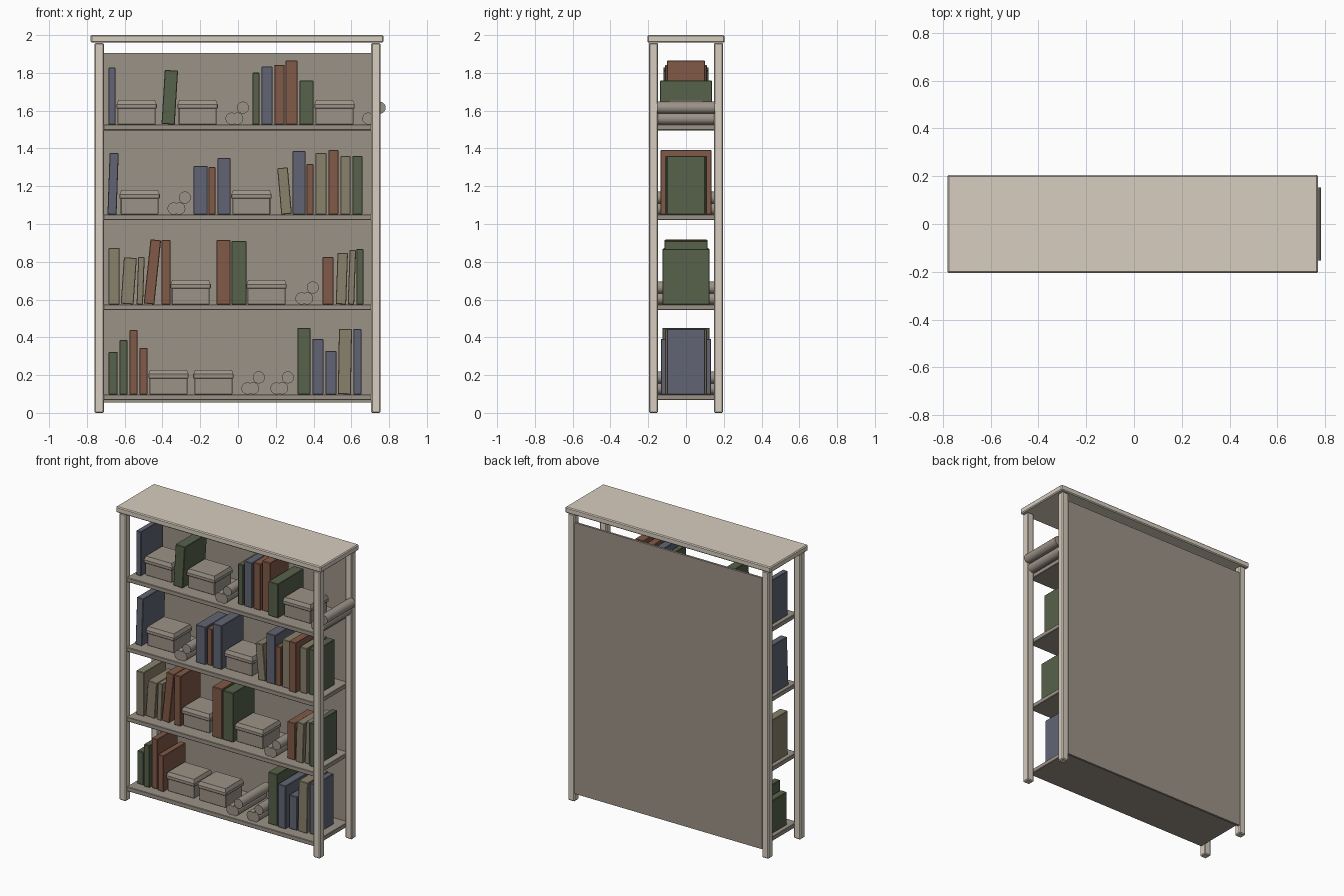
import bpy, bmesh
from math import radians, sin, pi
from mathutils import Matrix, Vector

if "Cube" in bpy.data.objects:
    bpy.data.objects.remove(bpy.data.objects["Cube"])


def material(name, rgb):
    m = bpy.data.materials.new(name)
    m.diffuse_color = (*rgb, 1)
    m.use_nodes = True
    m.node_tree.nodes["Principled BSDF"].inputs["Base Color"].default_value = m.diffuse_color
    return m


WOOD = material("pale_wood", (0.68, 0.61, 0.52))
PANEL = material("grey_wood", (0.33, 0.29, 0.245))
COVER = {
    "blue": material("blue_cover", (0.12, 0.13, 0.175)),
    "green": material("green_cover", (0.095, 0.12, 0.07)),
    "red": material("red_cover", (0.22, 0.10, 0.062)),
    "khaki": material("khaki_cover", (0.25, 0.22, 0.15)),
}


def finish(name, bm, mat, bevel=0.0):
    me = bpy.data.meshes.new(name)
    bm.to_mesh(me)
    bm.free()
    ob = bpy.data.objects.new(name, me)
    bpy.context.collection.objects.link(ob)
    me.materials.append(mat)
    if bevel:
        mod = ob.modifiers.new("bevel", "BEVEL")
        mod.width, mod.segments = bevel, 1
    return ob


def block(name, x, y, z, mat, bevel=0.0, top_inset=0.0):
    """Box from (min, max) ranges; top_inset tapers the top face."""
    bm = bmesh.new()
    bmesh.ops.create_cube(bm, size=1)
    c = Vector((sum(x) / 2, sum(y) / 2, sum(z) / 2))
    d = Vector((x[1] - x[0], y[1] - y[0], z[1] - z[0]))
    for v in bm.verts:
        inset = top_inset if v.co.z > 0 else 0
        for i in (0, 1):
            v.co[i] *= d[i] - 2 * inset
        v.co.z *= d.z
        v.co += c
    return finish(name, bm, mat, bevel)


def book(colour, x, z, w, h, depth, tilt=0):
    ob = block("book_" + colour, (-w / 2, w / 2), (-depth, depth), (0, h), COVER[colour], 0.003)
    a = radians(tilt)
    ob.location = (x, 0, z + abs(sin(a)) * w / 2)
    ob.rotation_euler.y = a


def storage_box(x, z):
    block("box_body", (x - .1, x + .1), (-.09, .09), (z, z + .09), PANEL, 0.003)
    block("box_lid_rim", (x - .107, x + .107), (-.098, .098), (z + .085, z + .11), PANEL, 0.003)
    block("box_lid_top", (x - .105, x + .105), (-.096, .096), (z + .11, z + .13), PANEL, 0, 0.008)


def scroll_pile(x, z, r=0.032):
    # three rolls lying front to back, the last resting on top
    for k in range(3):
        bm = bmesh.new()
        bmesh.ops.create_cone(bm, cap_ends=True, segments=20, radius1=r, radius2=r, depth=0.305,
                              matrix=Matrix.Rotation(pi / 2, 4, "X"))
        for f in bm.faces:
            f.smooth = len(f.verts) == 4
        for e in bm.edges:
            e.smooth = all(len(f.verts) == 4 for f in e.link_faces)
        ob = finish("scroll", bm, PANEL)
        ob.location = (x + 0.03 * k, 0, z + r + 0.058 * (k // 2))


# frame: top board, four posts, back panel
block("top_board", (-.78, .77), (-.205, .205), (1.96, 2.0), WOOD, 0.006)
for px in (-.735, .73):
    for py in (-.172, .172):
        block("post", (px - .025, px + .025), (py - .025, py + .025), (0, 1.958), WOOD, 0.006)
block("back_panel", (-.712, .707), (.18, .195), (.055, 1.905), PANEL)

# contents per shelf: (cover, x at foot, width, height, half depth, tilt)
row_1 = [("green", -.661, .048, .225, .11), ("green", -.606, .042, .288, .12),
         ("red", -.553, .042, .341, .11), ("red", -.5, .042, .246, .12),
         ("green", .349, .069, .352, .125), ("blue", .423, .058, .294, .132),
         ("blue", .492, .058, .23, .11), ("khaki", .563, .069, .346, .11, 1),
         ("blue", .632, .042, .346, .10)]
row_2 = [("khaki", -.656, .058, .299, .12), ("khaki", -.587, .068, .246, .11, 4),
         ("khaki", -.52, .034, .251, .11, 2), ("red", -.471, .056, .341, .11, 6),
         ("red", -.381, .048, .341, .11), ("red", -.077, .074, .341, .115),
         ("green", .005, .079, .336, .115), ("red", .476, .058, .251, .11),
         ("khaki", .545, .055, .272, .12, 2), ("khaki", .598, .034, .288, .11, 2),
         ("green", .645, .037, .294, .125)]
row_3 = [("blue", -.667, .048, .325, .12, 2), ("blue", -.198, .074, .257, .12),
         ("red", -.138, .037, .251, .11), ("blue", -.074, .069, .299, .12),
         ("khaki", .257, .056, .246, .11, -5), ("blue", .323, .069, .336, .11),
         ("red", .381, .037, .267, .11), ("khaki", .439, .058, .325, .11),
         ("red", .505, .053, .341, .135), ("khaki", .569, .053, .31, .11),
         ("green", .632, .053, .31, .102)]
row_4 = [("blue", -.667, .037, .302, .12), ("green", -.37, .07, .286, .12, 3.5),
         ("green", .095, .037, .275, .11), ("blue", .153, .058, .307, .11),
         ("red", .22, .053, .317, .11), ("red", .283, .063, .339, .10),
         ("green", .362, .074, .233, .138)]
boxes = [(-.368, -.13), (-.251, .151), (-.521, .071), (-.537, -.214, .511)]
scrolls = [(.05, .204), (.336,), (-.341,), (-.034, .69)]

# shelves and what stands on them
for i, row in enumerate((row_1, row_2, row_3, row_4)):
    z = 0.098 + 0.476 * i
    block("shelf", (-.712, .707), (-.185, .18), (z - .03, z), PANEL, 0.003)
    for colour, x, w, h, depth, *tilt in row:
        book(colour, x, z, w, h, depth, *tilt)
    for x in boxes[i]:
        storage_box(x, z)
    for x in scrolls[i]:
        scroll_pile(x, z)
